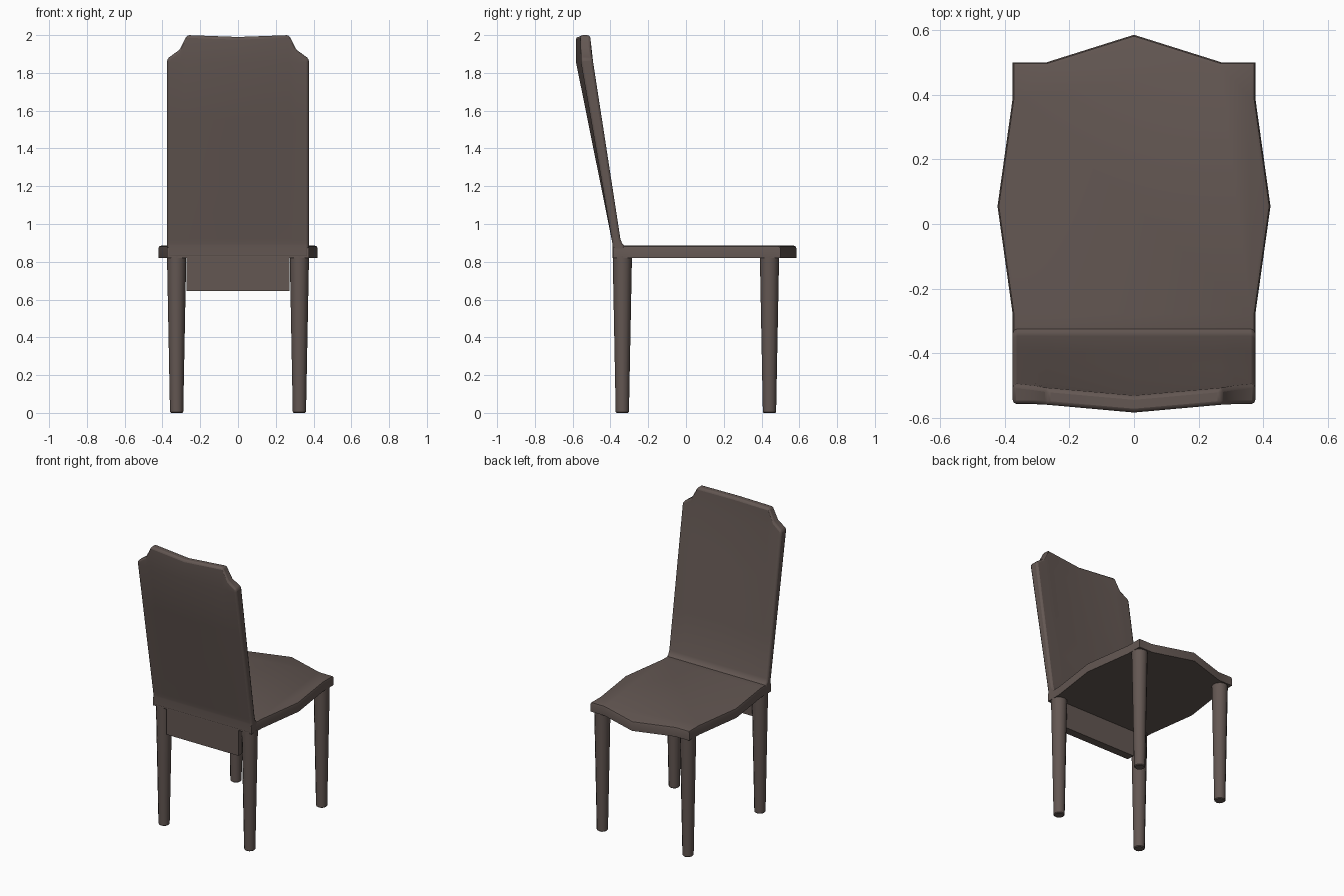
import bpy, bmesh

if "Cube" in bpy.data.objects:
    bpy.data.objects.remove(bpy.data.objects["Cube"])

brown = bpy.data.materials.new("brown_wood")
brown.diffuse_color = (0.125, 0.095, 0.085, 1)
brown.use_nodes = True
brown.node_tree.nodes["Principled BSDF"].inputs["Base Color"].default_value = brown.diffuse_color


def finish(bm, name, bevel=0.0, angle=40):
    """Turn a bmesh into a named, shaded object."""
    bmesh.ops.recalc_face_normals(bm, faces=bm.faces)
    mesh = bpy.data.meshes.new(name)
    bm.to_mesh(mesh)
    bm.free()
    ob = bpy.data.objects.new(name, mesh)
    bpy.context.collection.objects.link(ob)
    mesh.materials.append(brown)
    if bevel:
        mod = ob.modifiers.new("rounded_edges", 'BEVEL')
        mod.width, mod.segments = bevel, 2
        mod.limit_method, mod.angle_limit = 'ANGLE', 0.9
    bpy.ops.object.select_all(action='DESELECT')
    ob.select_set(True)
    bpy.context.view_layer.objects.active = ob
    bpy.ops.object.shade_smooth_by_angle(angle=angle * 3.14159 / 180)
    return ob


def lerp(points, z):
    """Piecewise linear lookup in (z, y) points."""
    for (z0, y0), (z1, y1) in zip(points, points[1:]):
        if z <= z1:
            return y0 + (y1 - y0) * max(0, z - z0) / (z1 - z0)
    return points[-1][1]


# Seat: bowed outline, extruded, top rim rounded
half = [(0.375, -0.387), (0.375, -0.28), (0.422, 0.055), (0.375, 0.39),
        (0.375, 0.5), (0.27, 0.5)]
outline = half + [(0, 0.585)] + [(-x, y) for x, y in reversed(half)]
bm = bmesh.new()
base = bm.faces.new([bm.verts.new((x, y, 0.82)) for x, y in outline])
ext = bmesh.ops.extrude_face_region(bm, geom=[base], use_keep_orig=True)
top = [f for f in ext['geom'] if isinstance(f, bmesh.types.BMFace)][0]
bmesh.ops.translate(bm, verts=top.verts[:], vec=(0, 0, 0.065))
bmesh.ops.bevel(bm, geom=top.edges[:], offset=0.014, segments=2,
                profile=0.5, affect='EDGES')
finish(bm, "seat")

# Backrest: leaning panel bowed backwards towards the top, notched corners
front = [(0.82, -0.325), (0.885, -0.325), (0.895, -0.337), (0.92, -0.347),
         (1.93, -0.503), (2.0, -0.506)]
back = [(0.82, -0.388), (0.89, -0.388), (1.86, -0.557), (2.0, -0.557)]
tops = [(0, 1.99), (0.27, 2.0), (0.31, 1.922), (0.375, 1.875)]
columns = [(-x, z) for x, z in reversed(tops[1:])] + tops
rows = [0.82, 0.885, 0.895, 0.92, 1.2, 1.55, 1.855, None]
bm = bmesh.new()
sides = []
for profile in (front, back):
    grid = []
    for x, ztop in columns:
        col = []
        for z in rows:
            z = z or ztop
            rise = min(1, max(0, (z - 0.9) / 0.96))
            bow = 0.026 * rise * max(0, 1 - abs(x) / 0.29)
            col.append(bm.verts.new((x, lerp(profile, z) - bow, z)))
        grid.append(col)
    sides.append(grid)
    for a, b in zip(grid, grid[1:]):
        for i in range(len(rows) - 1):
            bm.faces.new((a[i], b[i], b[i + 1], a[i + 1]))
bmesh.ops.bridge_loops(bm, edges=[e for e in bm.edges if e.is_boundary])
finish(bm, "backrest", bevel=0.012)

# Rear apron under the backrest, between the rear legs
bm = bmesh.new()
bmesh.ops.create_cube(bm, size=1)
bmesh.ops.scale(bm, vec=(0.545, 0.055, 0.19), verts=bm.verts)
bmesh.ops.translate(bm, vec=(0, -0.357, 0.74), verts=bm.verts)
finish(bm, "rear_apron")

# Four tapered round legs with softened feet
for pos, y in (("rear", -0.337), ("front", 0.442)):
    for side, x in (("left", -0.325), ("right", 0.325)):
        bm = bmesh.new()
        bmesh.ops.create_cone(bm, cap_ends=True, segments=12, radius1=0.035,
                              radius2=0.051, depth=0.83)
        bmesh.ops.translate(bm, vec=(x, y, 0.415), verts=bm.verts)
        foot = [e for e in bm.edges if all(v.co.z < 0.01 for v in e.verts)]
        bmesh.ops.bevel(bm, geom=foot, offset=0.005, segments=1,
                        affect='EDGES')
        finish(bm, f"{pos}_leg_{side}")
